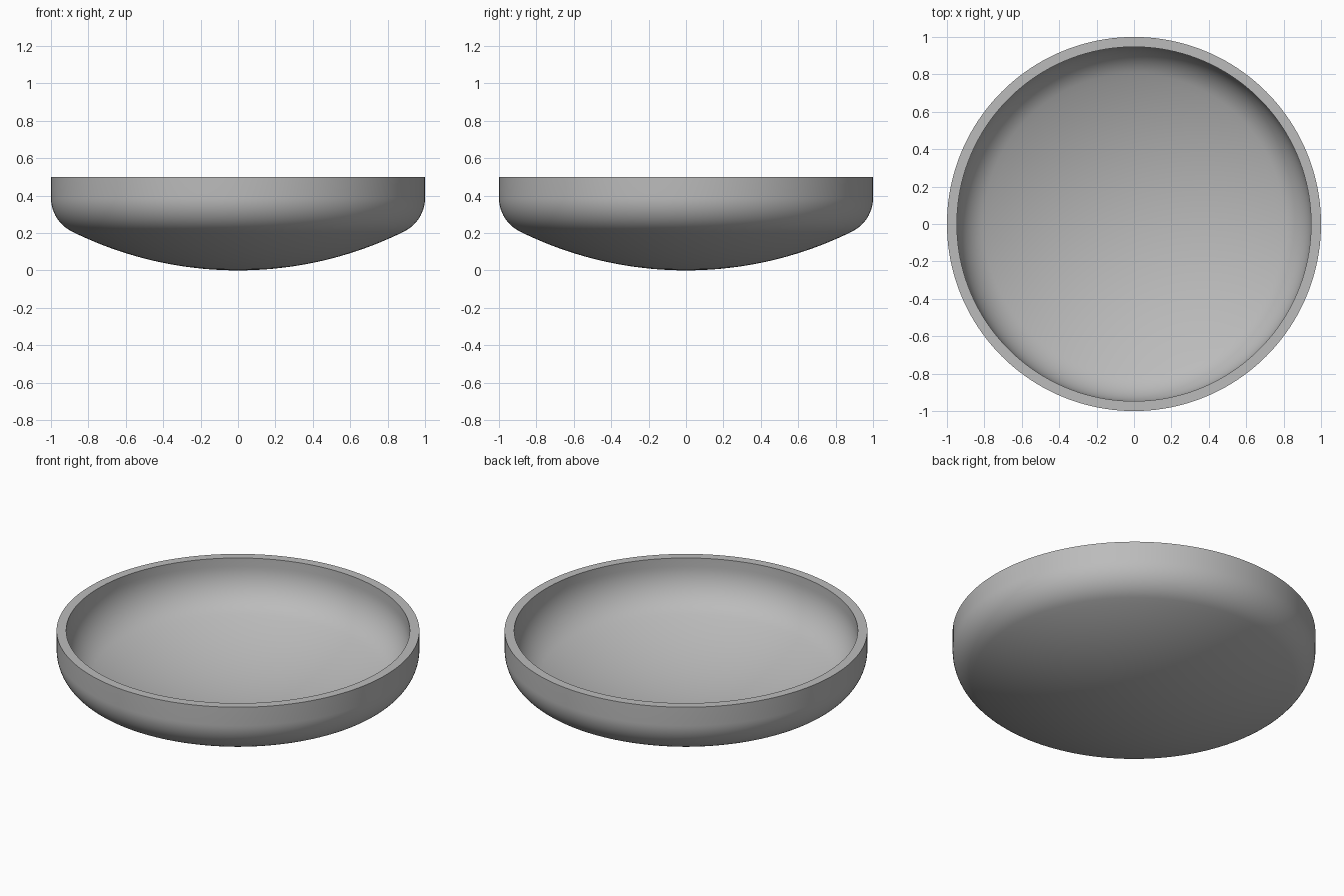
import bpy, bmesh
from math import asin, cos, sin, pi, radians, sqrt

if "Cube" in bpy.data.objects:
    bpy.data.objects.remove(bpy.data.objects["Cube"], do_unlink=True)

RIM_Z = 0.5
CROWN_CENTRE_Z = 2.0
SEGMENTS = 160


def dish_profile(radius, crown, knuckle, crown_steps=20, knuckle_steps=14):
    """Crown arc from the axis, tangent knuckle arc, then a straight flange."""
    kx = radius - knuckle
    reach = crown - knuckle
    kz = CROWN_CENTRE_Z - sqrt(reach ** 2 - kx ** 2)
    tangent = asin(kx / reach)
    points = []
    for i in range(crown_steps + 1):
        a = tangent * i / crown_steps
        points.append((crown * sin(a), CROWN_CENTRE_Z - crown * cos(a)))
    for i in range(1, knuckle_steps + 1):
        a = tangent + (pi / 2 - tangent) * i / knuckle_steps
        points.append((kx + knuckle * sin(a), kz - knuckle * cos(a)))
    points.append((radius, RIM_Z))
    return points


# Plain steel grey
grey = bpy.data.materials.new("steel_grey")
grey.use_nodes = True
colour = (0.5, 0.5, 0.5, 1)
grey.diffuse_color = colour
grey.node_tree.nodes["Principled BSDF"].inputs["Base Color"].default_value = colour

# Dished shell: outer skin, flat rim and inner skin revolved in one piece
outer = dish_profile(1.0, 2.0, 0.2)
inner = dish_profile(0.947, 1.947, 0.245)
bm = bmesh.new()
verts = [bm.verts.new((x, 0, z)) for x, z in outer + inner[::-1]]
edges = [bm.edges.new(pair) for pair in zip(verts, verts[1:])]
bmesh.ops.spin(bm, geom=verts + edges, cent=(0, 0, 0), axis=(0, 0, 1),
               angle=2 * pi, steps=SEGMENTS, use_merge=False)
bmesh.ops.remove_doubles(bm, verts=bm.verts, dist=0.0005)
bmesh.ops.recalc_face_normals(bm, faces=bm.faces)
mesh = bpy.data.meshes.new("dished_shell")
bm.to_mesh(mesh)
bm.free()
mesh.materials.append(grey)

shell = bpy.data.objects.new("dished_shell", mesh)
bpy.context.collection.objects.link(shell)
bpy.ops.object.select_all(action='DESELECT')
shell.select_set(True)
bpy.context.view_layer.objects.active = shell
bpy.ops.object.shade_smooth_by_angle(angle=radians(35))
